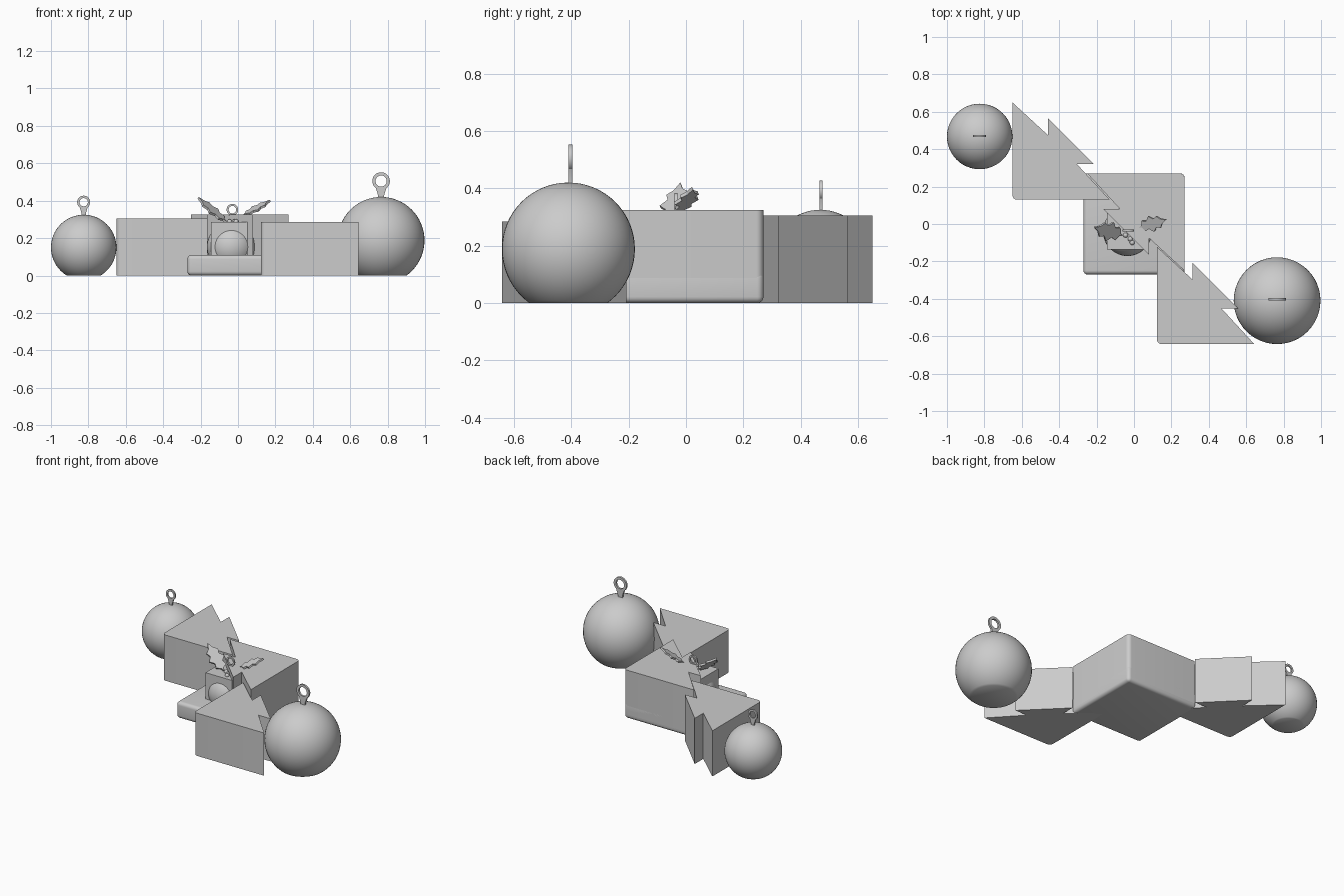
import bpy, bmesh, math
from mathutils import Vector, Matrix

if "Cube" in bpy.data.objects:
    bpy.data.objects.remove(bpy.data.objects["Cube"], do_unlink=True)

grey = bpy.data.materials.new("plain_grey")
grey.use_nodes = True
COLOUR = (0.6, 0.6, 0.6, 1)
grey.diffuse_color = COLOUR
grey.node_tree.nodes["Principled BSDF"].inputs["Base Color"].default_value = COLOUR


def finish(name, bm, smooth=None):
    bmesh.ops.recalc_face_normals(bm, faces=bm.faces)
    mesh = bpy.data.meshes.new(name)
    bm.to_mesh(mesh)
    bm.free()
    mesh.materials.append(grey)
    ob = bpy.data.objects.new(name, mesh)
    bpy.context.collection.objects.link(ob)
    if smooth:
        bpy.ops.object.select_all(action='DESELECT')
        ob.select_set(True)
        bpy.context.view_layer.objects.active = ob
        bpy.ops.object.shade_smooth_by_angle(angle=math.radians(smooth))
    return ob


def prism(bm, outline, z0, z1):
    face = bm.faces.new([bm.verts.new((x, y, z0)) for x, y in outline])
    up = bmesh.ops.extrude_face_region(bm, geom=[face])["geom"]
    for v in up:
        if isinstance(v, bmesh.types.BMVert):
            v.co.z = z1


def arc(cx, cy, r, start, steps=6):
    return [(cx + r * math.cos(start + i * math.pi / 2 / steps),
             cy + r * math.sin(start + i * math.pi / 2 / steps)) for i in range(steps + 1)]


def tree_outline(corner, sign):
    # right-angled crown with a rounded corner and a flared trunk on its long side
    local = arc(0.025, 0.025, 0.025, math.pi)
    local += [(0.52, 0), (0.345, 0.19), (0.435, 0.19), (0.19, 0.435), (0.19, 0.345), (0, 0.52)]
    return [(corner[0] + sign * x, corner[1] + sign * y) for x, y in local]


def ball(name, centre, r):
    bm = bmesh.new()
    bmesh.ops.create_uvsphere(bm, u_segments=48, v_segments=32, radius=r,
                              matrix=Matrix.Translation(centre))
    cut = bmesh.ops.bisect_plane(bm, geom=bm.verts[:] + bm.edges[:] + bm.faces[:],
                                 plane_co=(0, 0, 0), plane_no=(0, 0, -1), clear_outer=True)
    rim = [e for e in cut["geom_cut"] if isinstance(e, bmesh.types.BMEdge)]
    if rim:
        bmesh.ops.contextual_create(bm, geom=rim)
    return finish(name, bm, 40)


def hanger(name, x, y, z_base, z_ring, outer, inner, depth):
    # flat ring with a tapered neck under it
    bm = bmesh.new()
    n = 32
    loops = []
    for r, side in ((outer, -1), (outer, 1), (inner, 1), (inner, -1)):
        loops.append([bm.verts.new((x + r * math.cos(i * math.tau / n), y + side * depth / 2,
                                    z_ring + r * math.sin(i * math.tau / n))) for i in range(n)])
    for a in range(4):
        for i in range(n):
            j, b = (i + 1) % n, (a + 1) % 4
            bm.faces.new((loops[a][i], loops[a][j], loops[b][j], loops[b][i]))
    neck = [(-0.35, z_base - 0.02), (0.35, z_base - 0.02), (0.35, z_base + 0.01),
            (0.6, z_ring - outer * 0.8), (-0.6, z_ring - outer * 0.8), (-0.35, z_base + 0.01)]
    verts = [bm.verts.new((x + k * outer, y - depth / 2, z)) for k, z in neck]
    face = bm.faces.new(verts)
    back = bmesh.ops.extrude_face_region(bm, geom=[face])["geom"]
    for v in back:
        if isinstance(v, bmesh.types.BMVert):
            v.co.y += depth
    return finish(name, bm, 35)


def leaf(name, base, tip, across, width):
    # spiky holly outline laid out between base and tip
    base, tip = Vector(base), Vector(tip)
    along = tip - base
    side = Vector(across)
    side = (side - along.normalized() * side.dot(along.normalized())).normalized()
    normal = along.cross(side).normalized()
    half = [(0.1, 0.12), (0.18, 0.65), (0.32, 0.5), (0.45, 1), (0.58, 0.55), (0.72, 0.75), (0.82, 0.3)]
    outline = [(0, 0)] + half + [(1, 0)] + [(t, -w) for t, w in reversed(half)]
    bm = bmesh.new()
    face = bm.faces.new([bm.verts.new(base + along * t + side * w * width / 2) for t, w in outline])
    up = bmesh.ops.extrude_face_region(bm, geom=[face])["geom"]
    bmesh.ops.translate(bm, vec=normal * 0.012,
                        verts=[v for v in up if isinstance(v, bmesh.types.BMVert)])
    return finish(name, bm)


# outer trees
for name, corner, height in (("back_tree", (-0.65, 0.13), 0.305), ("front_tree", (0.123, -0.642), 0.285)):
    bm = bmesh.new()
    prism(bm, tree_outline(corner, 1), 0, height)
    finish(name, bm, 30)

# square base tray with rounded edges
S, R, LOW = 0.27, 0.03, 0.11
bm = bmesh.new()
bmesh.ops.create_cube(bm, size=1, matrix=Matrix.Translation((0, 0, LOW / 2)) @ Matrix.Diagonal((2 * S, 2 * S, LOW, 1)))
bmesh.ops.bevel(bm, geom=bm.edges[:], offset=0.022, segments=5, profile=0.5, affect='EDGES')
finish("base_tray", bm, 30)

# tall middle tree, facing the other way
bm = bmesh.new()
prism(bm, tree_outline((S, S), -1), 0.03, 0.325)
finish("middle_tree", bm, 30)

# small box with a bauble bulging through its sides
bm = bmesh.new()
prism(bm, [(-0.145, -0.137), (0.05, -0.137), (0.05, 0.06), (-0.145, 0.06)], 0.1, 0.285)
finish("small_box", bm)
ball("middle_bauble", (-0.035, -0.04, 0.153), 0.131)
hanger("middle_hanger", -0.03, -0.035, 0.285, 0.352, 0.031, 0.02, 0.01)

# end baubles
ball("large_bauble", (0.765, -0.41, 0.188), 0.232)
hanger("large_hanger", 0.765, -0.403, 0.42, 0.505, 0.047, 0.03, 0.013)
ball("small_bauble", (-0.825, 0.468, 0.15), 0.175)
hanger("small_hanger", -0.825, 0.471, 0.325, 0.392, 0.035, 0.022, 0.01)

# holly leaves and berries
leaf("left_holly_leaf", (-0.06, -0.06, 0.29), (-0.21, -0.02, 0.42), (0.2, 1, 0.35), 0.11)
leaf("right_holly_leaf", (0.03, -0.015, 0.315), (0.175, 0.025, 0.395), (-0.2, 1, 0.3), 0.09)
for i, (x, y) in enumerate(((-0.045, -0.06), (-0.02, -0.08), (-0.01, -0.1))):
    ball("berry_%d" % (i + 1), (x, y, 0.288), 0.013)
